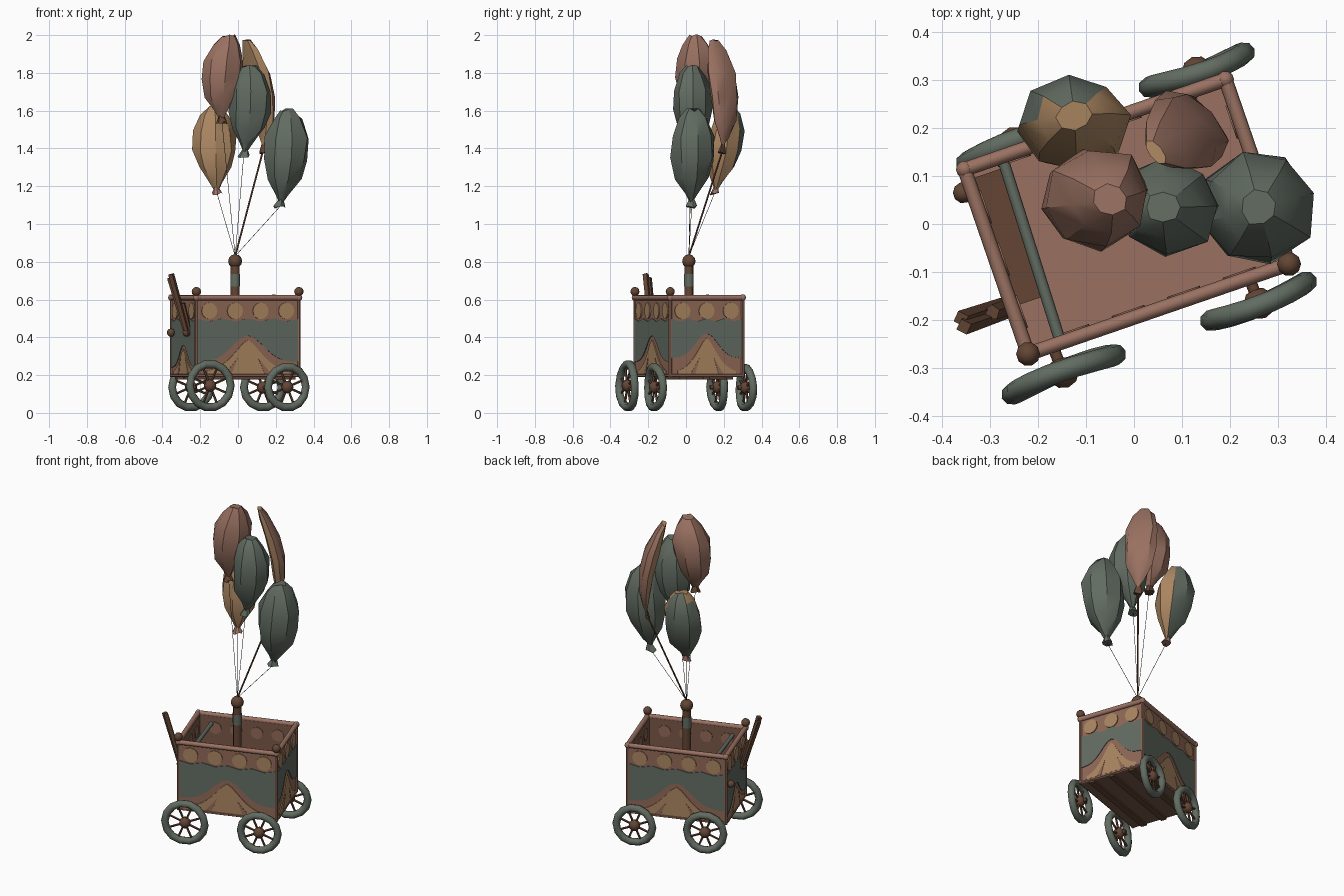
import bpy, bmesh, math, random
from mathutils import Matrix, Vector

random.seed(4)
if "Cube" in bpy.data.objects:
    bpy.data.objects.remove(bpy.data.objects["Cube"])


def material(name, rgb):
    m = bpy.data.materials.new(name)
    m.use_nodes = True
    m.diffuse_color = (*rgb, 1)
    bsdf = m.node_tree.nodes["Principled BSDF"]
    bsdf.inputs["Base Color"].default_value = (*rgb, 1)
    bsdf.inputs["Roughness"].default_value = 0.9
    return m


PINK = material("dusty pink", (0.32, 0.165, 0.12))
PANEL = material("panel brown", (0.28, 0.14, 0.095))
INNER = material("inner brown", (0.19, 0.095, 0.063))
TEAL = material("grey green", (0.122, 0.15, 0.122))
OCHRE = material("ochre", (0.40, 0.235, 0.118))
DARK = material("dark brown", (0.125, 0.06, 0.035))
STRING = material("string grey", (0.05, 0.045, 0.04))

# The cart stands turned on the ground
CART = Matrix.Translation((-0.015, 0.015, 0)) @ Matrix.Rotation(math.radians(19), 4, 'Z')
WORLD = Matrix.Identity(4)


def finish(bm, name, mats, matrix=WORLD, angle=35):
    bmesh.ops.recalc_face_normals(bm, faces=bm.faces)
    me = bpy.data.meshes.new(name)
    bm.to_mesh(me)
    bm.free()
    for m in mats:
        me.materials.append(m)
    ob = bpy.data.objects.new(name, me)
    bpy.context.collection.objects.link(ob)
    ob.matrix_world = matrix
    bpy.ops.object.select_all(action='DESELECT')
    ob.select_set(True)
    bpy.context.view_layer.objects.active = ob
    bpy.ops.object.shade_smooth_by_angle(angle=math.radians(angle))


def box(name, centre, size, mat):
    bm = bmesh.new()
    bmesh.ops.create_cube(bm, size=1, matrix=Matrix.Translation(centre) @ Matrix.Diagonal((*size, 1)))
    finish(bm, name, [mat], CART)


def rod(name, a, b, r, mat, matrix=CART, sides=8, r2=None):
    a, b = Vector(a), Vector(b)
    turn = (b - a).to_track_quat('Z', 'Y').to_matrix().to_4x4()
    bm = bmesh.new()
    bmesh.ops.create_cone(bm, cap_ends=True, segments=sides, radius1=r, radius2=r if r2 is None else r2,
                          depth=(b - a).length, matrix=Matrix.Translation((a + b) / 2) @ turn)
    finish(bm, name, [mat], matrix, 50)


def ball(name, centre, r, mat, matrix=CART):
    bm = bmesh.new()
    bmesh.ops.create_uvsphere(bm, u_segments=10, v_segments=6, radius=r, matrix=Matrix.Translation(centre))
    finish(bm, name, [mat], matrix, 50)


def plate(name, outline, mat, matrix, depth=0.004):
    """Thin painted plate: outline in wall width and height, facing local -y."""
    bm = bmesh.new()
    face = bm.faces.new([bm.verts.new((u, 0, z)) for u, z in outline])
    out = bmesh.ops.extrude_face_region(bm, geom=[face])["geom"]
    bmesh.ops.translate(bm, vec=(0, -depth, 0), verts=[v for v in out if isinstance(v, bmesh.types.BMVert)])
    finish(bm, name, [mat], matrix)


def disc(u, z, r):
    return [(u + r * math.cos(i * math.tau / 12), z + r * math.sin(i * math.tau / 12)) for i in range(12)]


# Tub walls with painted panels
HX, HY, LOW, TOP, THICK = 0.287, 0.203, 0.195, 0.605, 0.014


def wall(side, half, dist, turn, low, peak):
    m = CART @ Matrix.Rotation(math.radians(turn), 4, 'Z') @ Matrix.Translation((0, -dist, 0))
    bm = bmesh.new()
    bmesh.ops.create_cube(bm, size=1, matrix=Matrix.Translation((0, THICK / 2, (LOW + TOP) / 2))
                          @ Matrix.Diagonal((2 * half, THICK, TOP - LOW, 1)))
    bm.normal_update()
    for f in bm.faces:
        f.material_index = 1 if f.normal.y > 0.5 else 0
    finish(bm, side + "_wall", [PANEL, INNER], m)
    # wavy band rises over the peak, with a broad hill below it
    edge = [(half * i / 8, low + (peak - low) * math.exp(-(i / 3.4) ** 2)) for i in range(-8, 9)]
    crest = [(half * i / 8, 0.492 + 0.008 * math.cos(i * math.pi / 2)) for i in range(8, -9, -1)]
    plate(side + "_band", edge + crest, TEAL, m)
    hill = [(half * i / 10, 0.212 + (peak - 0.235) * math.exp(-abs(i / 4) ** 1.5)) for i in range(8, -9, -1)]
    plate(side + "_hill", [(-half * 0.8, 0.205), (half * 0.8, 0.205)] + hill, OCHRE, m, 0.005)
    for s in (-1, 1):
        plate(side + "_hill_streak", [(s * half * 0.32, 0.207), (s * half * 0.45, 0.207),
                                      (s * half * 0.2, 0.29)], PANEL, m, 0.007)
    n = 4 if half > 0.25 else 3
    for i in range(n):
        u = (i - (n - 1) / 2) * 2 * half / n
        plate(side + "_spot", disc(u, 0.54, 0.044), OCHRE, m, 0.006)
        inner = m @ Matrix.Translation((0, THICK + 0.004, 0))
        plate(side + "_inner_spot", disc(u * 0.85, 0.535, 0.036), PANEL, inner)


for args in (("front", HX, HY, 0, 0.27, 0.41), ("right", HY, HX, 90, 0.29, 0.42),
             ("back", HX, HY, 180, 0.27, 0.41), ("left", HY, HX, 270, 0.24, 0.36)):
    wall(*args)

# Floor, underside slats and trims
box("floor", (0, 0, 0.21), (2 * HX - 0.01, 2 * HY - 0.01, 0.02), PINK)
box("underside", (0, 0, 0.196), (2 * HX, 2 * HY, 0.012), INNER)
for y in (-0.13, 0, 0.13):
    box("under_slat", (0, y, 0.185), (2 * HX, 0.035, 0.014), DARK)
box("floor_mat", (-0.24, 0.04, 0.224), (0.075, 0.28, 0.008), DARK)

# Rim rails, corner posts and corner knobs
corners = [(-HX, -HY), (HX, -HY), (HX, HY), (-HX, HY)]
for i, (x, y) in enumerate(corners):
    nx, ny = corners[(i + 1) % 4]
    rod("rim_rail", (x, y, 0.61), (nx, ny, 0.61), 0.015, PINK)
    rod("bottom_trim", (x, y, 0.198), (nx, ny, 0.198), 0.009, PANEL, sides=6)
    rod("corner_post", (x, y, 0.19), (x, y, 0.615), 0.009, PANEL, sides=6)
    ball("rail_end", (x, y, 0.61), 0.018, PINK)
for x, y in corners[:2]:
    rod("knob_neck", (x, y, 0.61), (x, y, 0.635), 0.013, DARK)
    ball("corner_knob", (x, y, 0.642), 0.025, DARK)

# Cross bar inside
rod("cross_bar", (-0.215, -0.195, 0.56), (-0.205, 0.19, 0.56), 0.012, TEAL)

# Lever handle and wall knobs
for y, top in ((-0.106, 0.735), (-0.088, 0.715)):
    rod("lever", (-0.30, y, 0.41), (-0.395, y, top), 0.014, DARK, sides=4, r2=0.017)
rod("lever_brace", (-0.295, -0.097, 0.44), (-0.33, -0.097, 0.58), 0.017, DARK, sides=5)
for y in (-0.097, 0.158):
    ball("wall_knob", (-0.305, y, 0.425), 0.022, DARK)

# Mast with painted collar
rod("mast", (0, 0, 0.21), (0, 0, 0.81), 0.025, DARK)
rod("mast_collar", (0, 0, 0.67), (0, 0, 0.735), 0.027, TEAL)
ball("mast_knob", (0, 0, 0.803), 0.037, DARK)


# Wheels: tyre ring, spokes, hub and a short inward stub
def wheel(name, x, y, r, yaw, side):
    m = CART @ Matrix.Translation((x, y, r + 0.006)) @ Matrix.Rotation(math.radians(yaw), 4, 'Z')
    tube, n, k = 0.022, 14, 8
    bm = bmesh.new()
    rings = []
    for i in range(n):
        a = i * math.tau / n
        wob = 0.005 * math.sin(2 * a + x * 9)
        rings.append([bm.verts.new(((r - tube + tube * math.cos(b)) * math.cos(a), wob + tube * math.sin(b),
                                    (r - tube + tube * math.cos(b)) * math.sin(a)))
                      for b in (j * math.tau / k for j in range(k))])
    for i in range(n):
        p, q = rings[i], rings[(i + 1) % n]
        for j in range(k):
            bm.faces.new((p[j], q[j], q[(j + 1) % k], p[(j + 1) % k]))
    finish(bm, name + "_tyre", [TEAL], m, 50)
    for i in range(8):
        a = (i + 0.5) * math.tau / 8
        rod(name + "_spoke", (0, 0, 0), ((r - tube) * math.cos(a), 0, (r - tube) * math.sin(a)),
            0.0065, DARK, m, 5)
    ball(name + "_hub", (0, 0, 0), 0.033, DARK, m)
    rod(name + "_stub", (0, 0, 0), (0, -side * 0.045, 0), 0.012, DARK, m)


wheel("front_right_wheel", -0.231, -0.263, 0.138, 2, -1)
wheel("front_left_wheel", 0.202, -0.260, 0.130, 3, -1)
wheel("back_left_wheel", 0.237, 0.237, 0.128, 1, 1)
wheel("back_right_wheel", -0.171, 0.222, 0.130, 1, 1)

# Balloons: knot flare, neck, bulge and blunt crown
PROFILE = [(0, 0.28), (0.07, 0.13), (0.14, 0.32), (0.30, 0.78), (0.50, 1), (0.72, 1), (0.91, 0.68), (1, 0.32)]
TIE = Vector((-0.015, 0.015, 0.83))


def balloon(name, knot, tip, radii, turn, bend, mats, back=None, thick=0.0014):
    """back: direction whose faces take the second colour."""
    knot, tip, bend = Vector(knot), Vector(tip), Vector(bend)
    bm = bmesh.new()
    rings = []
    for t, r in PROFILE:
        c = knot.lerp(tip, t) + bend * 4 * t * (1 - t)
        ring = []
        for i in range(8):
            a = i * math.tau / 8
            f = r * random.uniform(0.9, 1.06)
            off = Vector((radii[0] * f * math.cos(a), radii[1] * f * math.sin(a), random.uniform(-0.012, 0.008)))
            ring.append(bm.verts.new(c + Matrix.Rotation(math.radians(turn), 3, 'Z') @ off))
        rings.append(ring)
    for p, q in zip(rings, rings[1:]):
        for i in range(8):
            bm.faces.new((p[i], p[(i + 1) % 8], q[(i + 1) % 8], q[i]))
    bm.faces.new(rings[-1])
    bm.faces.new(rings[0])
    bmesh.ops.recalc_face_normals(bm, faces=bm.faces)
    neck = knot.z + 0.08 * (tip.z - knot.z)
    for f in bm.faces:
        if f.calc_center_median().z < neck:
            f.material_index = 2
        elif back and f.normal.dot(Vector(back)) > 0.35:
            f.material_index = 1
    finish(bm, name, mats, WORLD, 32)
    rod(name + "_string", TIE, knot, thick, DARK if thick > 0.003 else STRING, WORLD, 5)


balloon("top_balloon", (-0.085, 0.03, 1.54), (-0.05, 0.05, 1.997), (0.115, 0.105), 10, (-0.02, 0.01, 0),
        [PINK, PINK, DARK])
balloon("folded_balloon", (0.13, 0.19, 1.38), (0.045, 0.15, 1.97), (0.045, 0.095), 40, (0.04, 0.035, 0),
        [OCHRE, PINK, DARK], (0.85, 0.45, 0.3), 0.005)
balloon("middle_balloon", (0.03, 0.03, 1.36), (0.06, 0.035, 1.84), (0.115, 0.10), 0, (0.02, 0.005, 0),
        [TEAL, TEAL, TEAL])
balloon("side_balloon", (0.22, 0.03, 1.09), (0.26, 0.035, 1.605), (0.12, 0.118), 15, (0.012, 0, 0),
        [TEAL, TEAL, TEAL])
balloon("back_balloon", (-0.11, 0.15, 1.16), (-0.125, 0.225, 1.62), (0.115, 0.095), 5, (-0.008, 0.015, 0),
        [OCHRE, TEAL, PINK], (-0.35, 0.94, -0.1))
